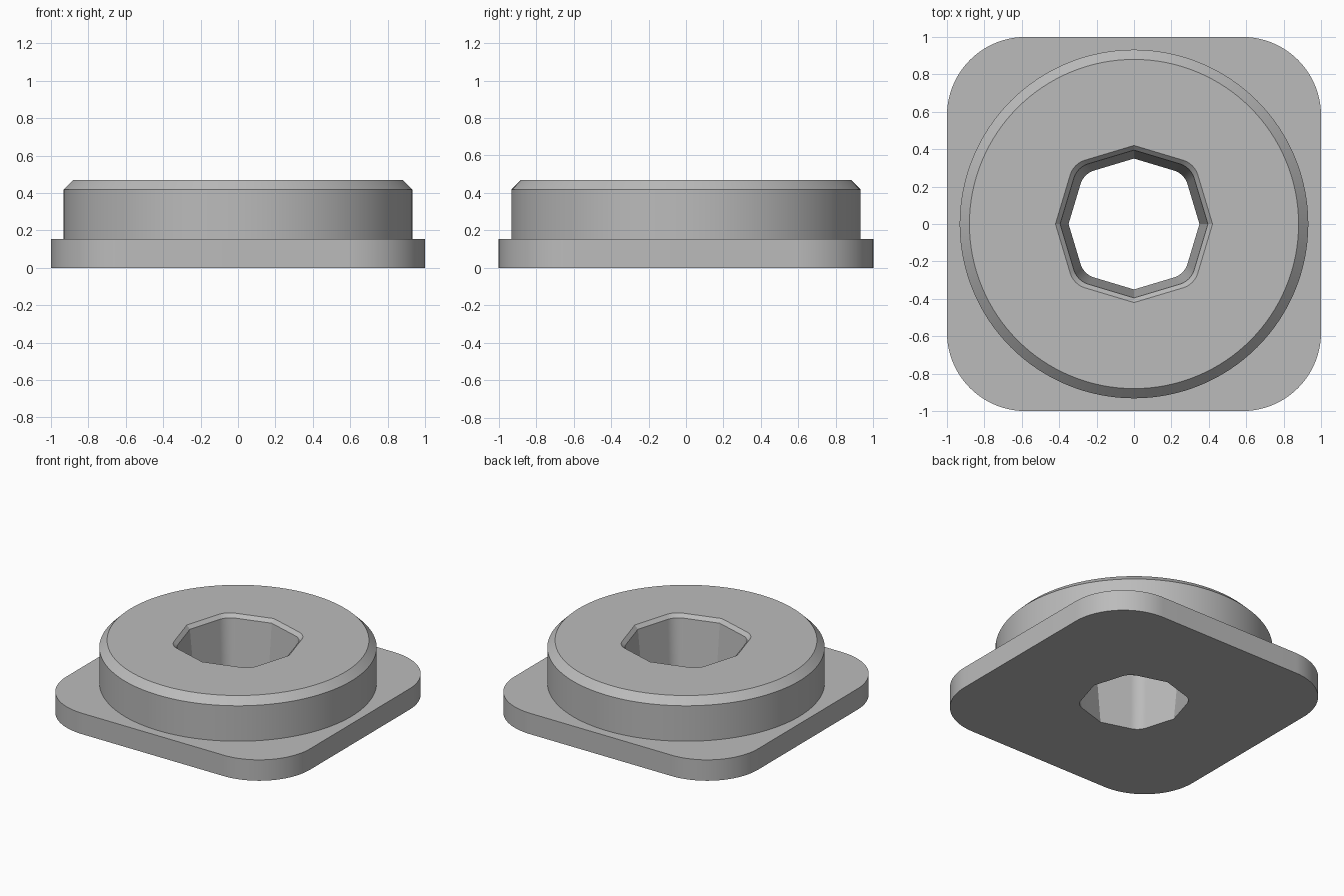
import bpy, bmesh
from math import cos, sin, tan, pi, radians, atan

cube = bpy.data.objects.get("Cube")
if cube:
    bpy.data.objects.remove(cube)

QUARTER = 32  # loop points per quarter turn


def turn(points):
    """Repeat one quarter of a loop around z."""
    loop = list(points)
    for _ in range(3):
        points = [(-y, x) for x, y in points]
        loop += points
    return loop


def circle(radius):
    return turn([(radius * cos(i * pi / 2 / QUARTER), radius * sin(i * pi / 2 / QUARTER))
                 for i in range(QUARTER)])


def rounded(tip, slope, fillet):
    """Four-way outline: a point on each axis, a filleted corner on each diagonal."""
    lean = atan(slope)                      # lean of the sides
    corner = tip / (1 + slope)              # sharp corner on the diagonal
    half = pi / 4 - lean                    # half of the corner's turn
    centre = corner - fillet / cos(half) / 2 ** 0.5
    points = [(tip, 0)]
    for i in range(QUARTER - 1):
        a = lean + 2 * half * i / (QUARTER - 2)
        points.append((centre + fillet * cos(a), centre + fillet * sin(a)))
    return turn(points)


def loft_ring(name, sections, material):
    """Skin a closed chain of loops into one watertight solid."""
    bm = bmesh.new()
    loops = [[bm.verts.new((x, y, z)) for x, y in loop] for loop, z in sections]
    for a, b in zip(loops, loops[1:] + loops[:1]):
        for i in range(len(a)):
            j = (i + 1) % len(a)
            bm.faces.new((a[i], a[j], b[j], b[i]))
    bmesh.ops.recalc_face_normals(bm, faces=bm.faces)
    mesh = bpy.data.meshes.new(name)
    bm.to_mesh(mesh)
    bm.free()
    mesh.materials.append(material)
    obj = bpy.data.objects.new(name, mesh)
    bpy.context.collection.objects.link(obj)
    bpy.ops.object.select_all(action='DESELECT')
    obj.select_set(True)
    bpy.context.view_layer.objects.active = obj
    bpy.ops.object.shade_smooth_by_angle(angle=radians(20))
    return obj


grey = bpy.data.materials.new("plain_grey")
grey.use_nodes = True
colour = (0.5, 0.5, 0.5, 1)
grey.diffuse_color = colour
grey.node_tree.nodes["Principled BSDF"].inputs["Base Color"].default_value = colour

# Square flange, chamfered round boss and tapered eight-sided bore
plate = rounded(1.0, 0, 0.42)
loft_ring("flanged_bushing", [
    (plate, 0), (plate, 0.155),
    (circle(0.932), 0.155), (circle(0.932), 0.418), (circle(0.88), 0.47),
    (rounded(0.42, 0.3, 0.12), 0.47), (rounded(0.395, 0.3, 0.115), 0.445),
    (rounded(0.35, 0.3, 0.11), 0),
], grey)
